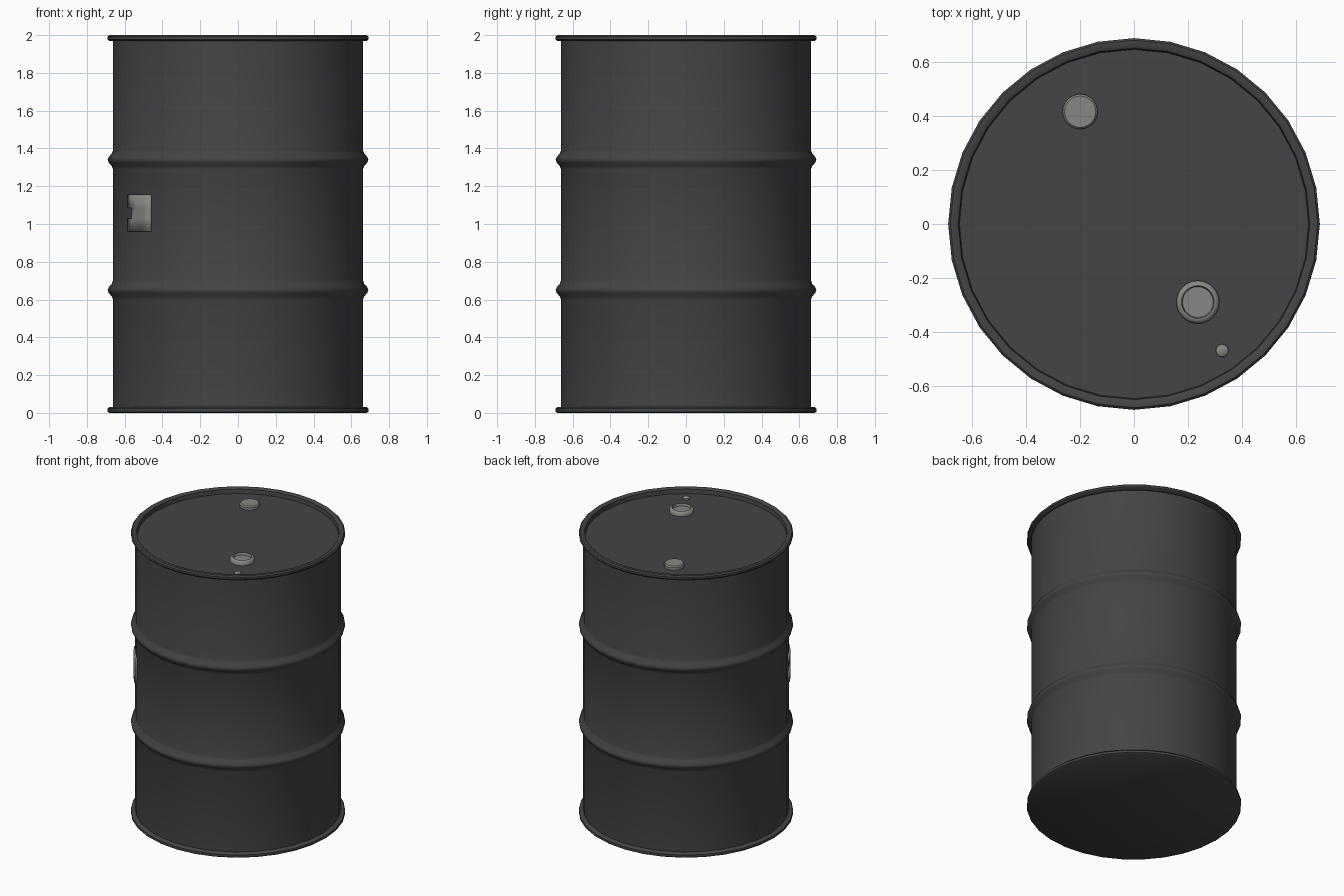
import bpy, bmesh, math

if "Cube" in bpy.data.objects:
    bpy.data.objects.remove(bpy.data.objects["Cube"])


def material(name, rgb):
    m = bpy.data.materials.new(name)
    m.diffuse_color = (*rgb, 1)
    m.use_nodes = True
    m.node_tree.nodes["Principled BSDF"].inputs["Base Color"].default_value = m.diffuse_color
    return m


DARK = material("charcoal paint", (0.058, 0.058, 0.063))
STEEL = material("worn steel", (0.24, 0.25, 0.235))


def finish(name, bm, mat, loc=(0, 0, 0)):
    bmesh.ops.remove_doubles(bm, verts=bm.verts, dist=1e-5)
    bmesh.ops.recalc_face_normals(bm, faces=bm.faces)
    me = bpy.data.meshes.new(name)
    bm.to_mesh(me)
    bm.free()
    me.materials.append(mat)
    ob = bpy.data.objects.new(name, me)
    ob.location = loc
    bpy.context.collection.objects.link(ob)
    bpy.ops.object.select_all(action='DESELECT')
    ob.select_set(True)
    bpy.context.view_layer.objects.active = ob
    bpy.ops.object.shade_smooth_by_angle(angle=math.radians(40))
    return ob


def lathe(name, profile, sides, mat, loc=(0, 0, 0)):
    """Revolve an (r, z) profile that starts and ends on the axis."""
    bm = bmesh.new()
    vs = [bm.verts.new((r, 0, z)) for r, z in profile]
    es = [bm.edges.new(p) for p in zip(vs, vs[1:])]
    bmesh.ops.spin(bm, geom=vs + es, cent=(0, 0, 0), axis=(0, 0, 1),
                   angle=2 * math.pi, steps=sides, use_duplicate=False)
    return finish(name, bm, mat, loc)


R = 0.662      # shell radius
LID = 1.965    # recessed lid height


def rib(z):
    return [(R, z - 0.05), (R + 0.006, z - 0.034), (R + 0.023, z - 0.014),
            (R + 0.028, z), (R + 0.023, z + 0.014), (R + 0.006, z + 0.034),
            (R, z + 0.05)]


# Drum shell: flat base, bottom rim, two ribs, top rim
shell = [(0, 0), (0.682, 0), (0.69, 0.006), (0.69, 0.022), (0.682, 0.03), (R, 0.032)]
shell += rib(0.65) + rib(1.34)
shell += [(R, 1.968), (0.682, 1.97), (0.69, 1.978), (0.69, 1.992), (0.682, 2.0),
          (0.66, 2.0), (0.652, 1.994), (0.648, LID), (0, LID)]
lathe("drum_shell", shell, 32, DARK)

# Large bung: raised ring with a recessed plug
lathe("large_bung", [(0, -0.005), (0.08, -0.005), (0.08, 0.016), (0.074, 0.025),
                     (0.066, 0.03), (0.061, 0.03), (0.057, 0.012), (0, 0.012)],
      24, STEEL, (0.237, -0.29, LID))

# Small bung: solid cap
lathe("small_bung", [(0, -0.005), (0.065, -0.005), (0.065, 0.018), (0.058, 0.026),
                     (0, 0.026)], 24, STEEL, (-0.2, 0.417, LID))

# Little rivet beside the large bung
lathe("lid_rivet", [(0, -0.005), (0.025, -0.005), (0.023, 0.008), (0.012, 0.014),
                    (0, 0.015)], 12, STEEL, (0.327, -0.47, LID))

# Curved side plate with a notch in its left edge
bm = bmesh.new()
angles = [math.radians(a) for a in (209.5, 213, 217, 221, 226)]
heights = [0.96, 1.03, 1.085, 1.155]
grid = [[bm.verts.new(((R + 0.009) * math.cos(a), (R + 0.009) * math.sin(a), z))
         for a in angles] for z in heights]
for j in range(3):
    for i in range(4):
        if (i, j) != (0, 1):
            bm.faces.new((grid[j][i], grid[j][i + 1], grid[j + 1][i + 1], grid[j + 1][i]))
plate = finish("side_plate", bm, STEEL)
mod = plate.modifiers.new("thickness", 'SOLIDIFY')
mod.thickness = 0.016
mod.offset = -1
